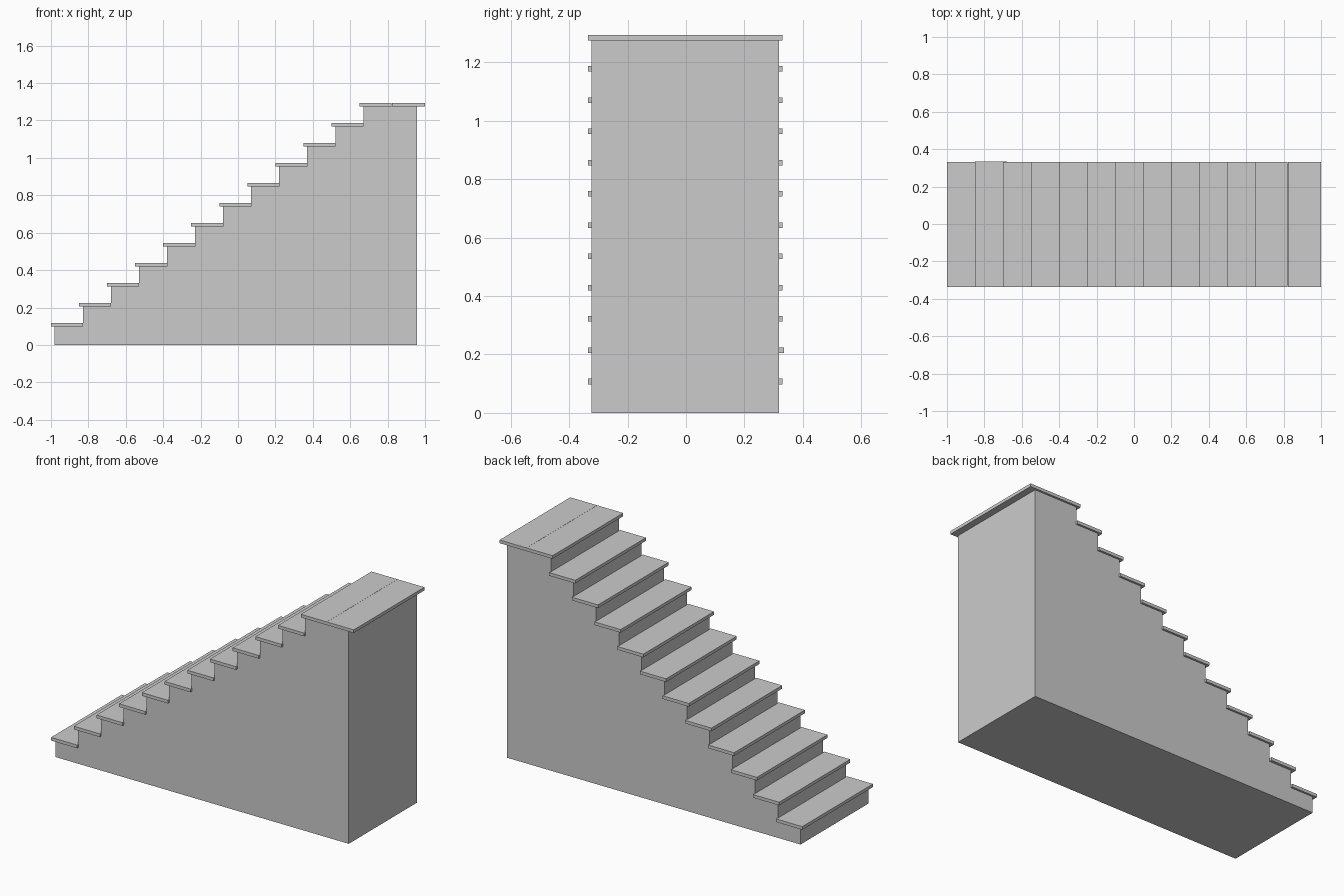
import bpy

if "Cube" in bpy.data.objects:
    bpy.data.objects.remove(bpy.data.objects["Cube"])

STEPS = 12
RUN, RISE, THICK = 0.15, 0.107, 0.019
FIRST_TOP = 0.117


def extrude_profile(name, pts, y0, y1):
    """Prism from an x/z outline (counter-clockwise seen from the front)."""
    n = len(pts)
    verts = [(x, y0, z) for x, z in pts] + [(x, y1, z) for x, z in pts]
    faces = [tuple(range(n)), tuple(range(2 * n - 1, n - 1, -1))]
    faces += [(i, i + n, (i + 1) % n + n, (i + 1) % n) for i in range(n)]
    mesh = bpy.data.meshes.new(name)
    mesh.from_pydata(verts, [], faces)
    obj = bpy.data.objects.new(name, mesh)
    bpy.context.collection.objects.link(obj)
    return obj


def board(name, x0, x1, top, y0=-0.336, y1=0.331):
    z = top - THICK
    return extrude_profile(name, [(x0, z), (x1, z), (x1, top), (x0, top)], y0, y1)


# Solid stair body with a stepped upper edge
outline = [(-0.98, 0), (0.958, 0)]
for i in reversed(range(STEPS)):
    z = FIRST_TOP + RISE * i - THICK
    back = 0.958 if i == STEPS - 1 else -0.98 + RUN * (i + 1)
    if i == STEPS - 1:
        outline.append((back, z))
    else:
        outline.append((back, z))
    outline.append((-0.98 + RUN * i, z))
extrude_profile("stair_body", outline, -0.323, 0.319)

# Overhanging treads, each butting against the next riser
for i in range(STEPS):
    x = -1 + RUN * i
    board(f"tread_{i + 1}", x, x + 0.172, FIRST_TOP + RISE * i,
          y1=0.335 if i == 1 else 0.331)

# Second board completing the top landing
board("landing_board", 0.823, 1.0, FIRST_TOP + RISE * (STEPS - 1))
